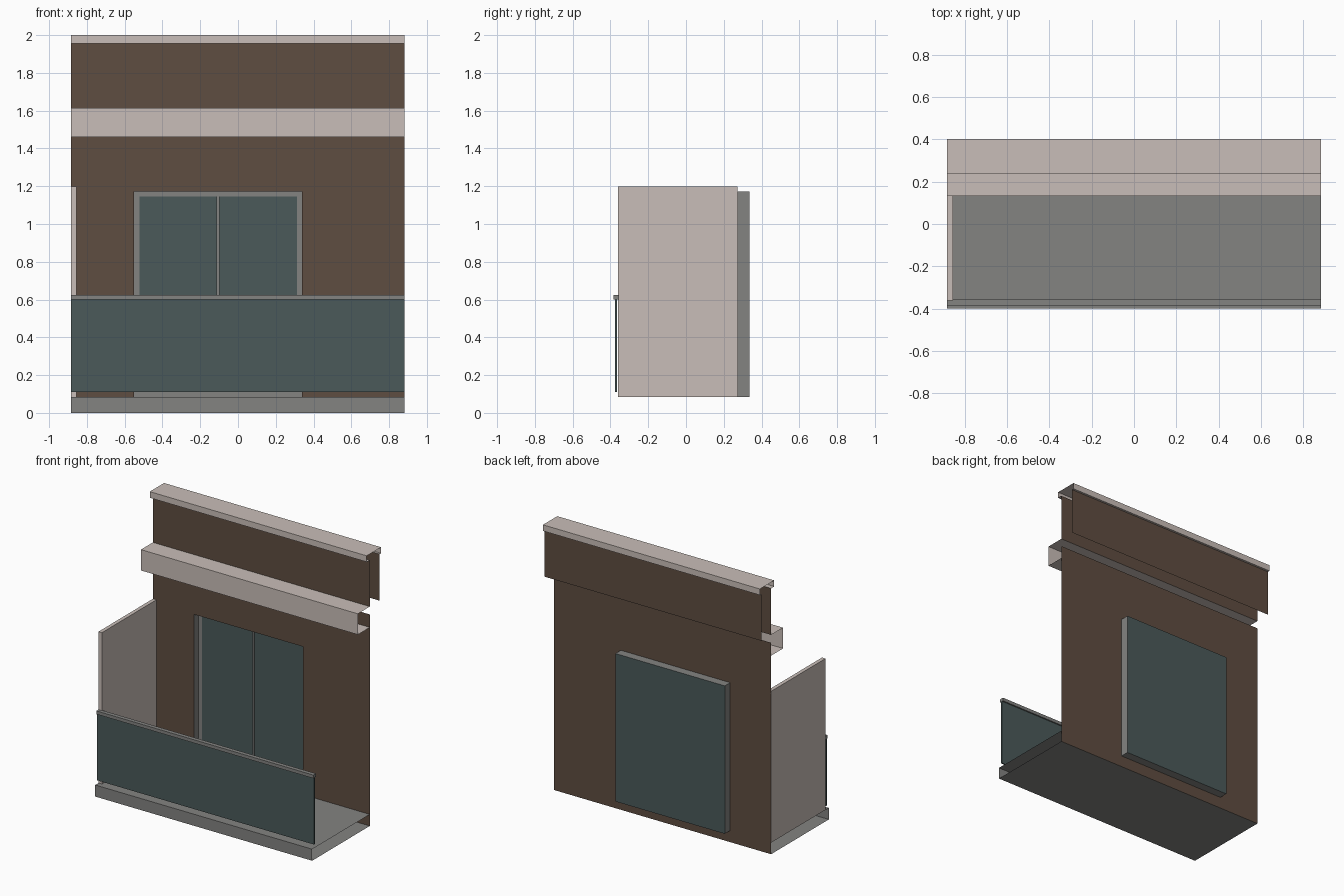
import bpy
import bmesh

cube = bpy.data.objects.get("Cube")
if cube:
    bpy.data.objects.remove(cube, do_unlink=True)

LEFT, RIGHT = -0.883, 0.882      # full width of the bay
WALL_Y = 0.272                   # plane of the main wall
SLAB_Z = 0.085
WIN = (-0.55, 0.34, SLAB_Z, 1.173)   # window opening: x0, x1, z0, z1


def material(name, rgb):
    mat = bpy.data.materials.new(name)
    mat.use_nodes = True
    color = (*rgb, 1.0)
    mat.diffuse_color = color
    bsdf = mat.node_tree.nodes["Principled BSDF"]
    bsdf.inputs["Base Color"].default_value = color
    bsdf.inputs["Roughness"].default_value = 0.8
    return mat


BROWN = material("brown render", (0.114, 0.074, 0.053))
CREAM = material("pale trim", (0.584, 0.515, 0.479))
GREY = material("grey metal", (0.227, 0.227, 0.220))
GLASS = material("dark teal glass", (0.069, 0.102, 0.102))


def finish(name, bm, *mats):
    mesh = bpy.data.meshes.new(name)
    bm.to_mesh(mesh)
    bm.free()
    for mat in mats:
        mesh.materials.append(mat)
    obj = bpy.data.objects.new(name, mesh)
    bpy.context.collection.objects.link(obj)
    return obj


def box_mesh(x0, x1, y0, y1, z0, z1):
    bm = bmesh.new()
    bmesh.ops.create_cube(bm, size=1)
    for v in bm.verts:
        v.co = (x1 if v.co.x > 0 else x0,
                y1 if v.co.y > 0 else y0,
                z1 if v.co.z > 0 else z0)
    return bm


def box(name, mat, *bounds):
    return finish(name, box_mesh(*bounds), mat)


def sweep(name, mat, profile):
    """Run an open (y, z) profile across the full width."""
    bm = bmesh.new()
    a = [bm.verts.new((LEFT, y, z)) for y, z in profile]
    b = [bm.verts.new((RIGHT, y, z)) for y, z in profile]
    for i in range(len(profile) - 1):
        bm.faces.new((a[i], a[i + 1], b[i + 1], b[i]))
    return finish(name, bm, mat)


def holed_sheet(name, mat, y, xs, zs):
    """Upright front-facing sheet with its middle cell left open."""
    bm = bmesh.new()
    grid = [[bm.verts.new((x, y, z)) for z in zs] for x in xs]
    for i in range(3):
        for j in range(3):
            if (i, j) != (1, 1):
                bm.faces.new((grid[i][j], grid[i + 1][j],
                              grid[i + 1][j + 1], grid[i][j + 1]))
    return finish(name, bm, mat)


# Walls
x0, x1, z0, z1 = WIN
holed_sheet("main_wall", BROWN, WALL_Y, (LEFT, x0, x1, RIGHT), (0, z0, z1, 1.555))
sweep("parapet_front", BROWN, [(WALL_Y, 1.955), (WALL_Y, 1.613)])
sweep("parapet_back", BROWN, [(0.386, 1.613), (0.386, 1.955)])

# Open-ended trims: cap with short returns, projecting band, balcony slab
sweep("parapet_cap", CREAM, [(0.386, 1.955), (0.402, 1.955), (0.402, 2.0),
                             (0.236, 2.0), (0.236, 1.955), (WALL_Y, 1.955)])
sweep("cornice_band", CREAM, [(WALL_Y, 1.613), (0.133, 1.613),
                              (0.133, 1.46), (WALL_Y, 1.46)])
sweep("balcony_slab", GREY, [(WALL_Y, SLAB_Z), (-0.398, SLAB_Z),
                             (-0.398, 0), (WALL_Y, 0)])

# Side screen and balustrade
box("side_screen", CREAM, LEFT, -0.855, -0.36, WALL_Y, SLAB_Z, 1.198)
box("balustrade_glass", GLASS, LEFT, RIGHT, -0.375, -0.365, 0.11, 0.603)
box("balustrade_rail", GREY, LEFT, RIGHT, -0.385, -0.355, 0.601, 0.625)

# Window recess: open-fronted box whose back is the glazing
bm = box_mesh(x0, x1, WALL_Y, 0.335, z0, z1)
bm.normal_update()
bmesh.ops.delete(bm, geom=[f for f in bm.faces if f.normal.y < -0.5],
                 context="FACES_ONLY")
for face in bm.faces:
    face.material_index = 1 if face.normal.y > 0.5 else 0
finish("window_recess", bm, GREY, GLASS)

# Window frame and mullion in front of the glazing
rim = 0.028
holed_sheet("window_frame", GREY, 0.328, (x0, x0 + rim, x1 - rim, x1),
            (z0, z0 + rim, z1 - rim, z1))
mid = (x0 + x1) / 2
box("window_mullion", GREY, mid - 0.008, mid + 0.008, 0.327, 0.333,
    z0 + rim, z1 - rim)
